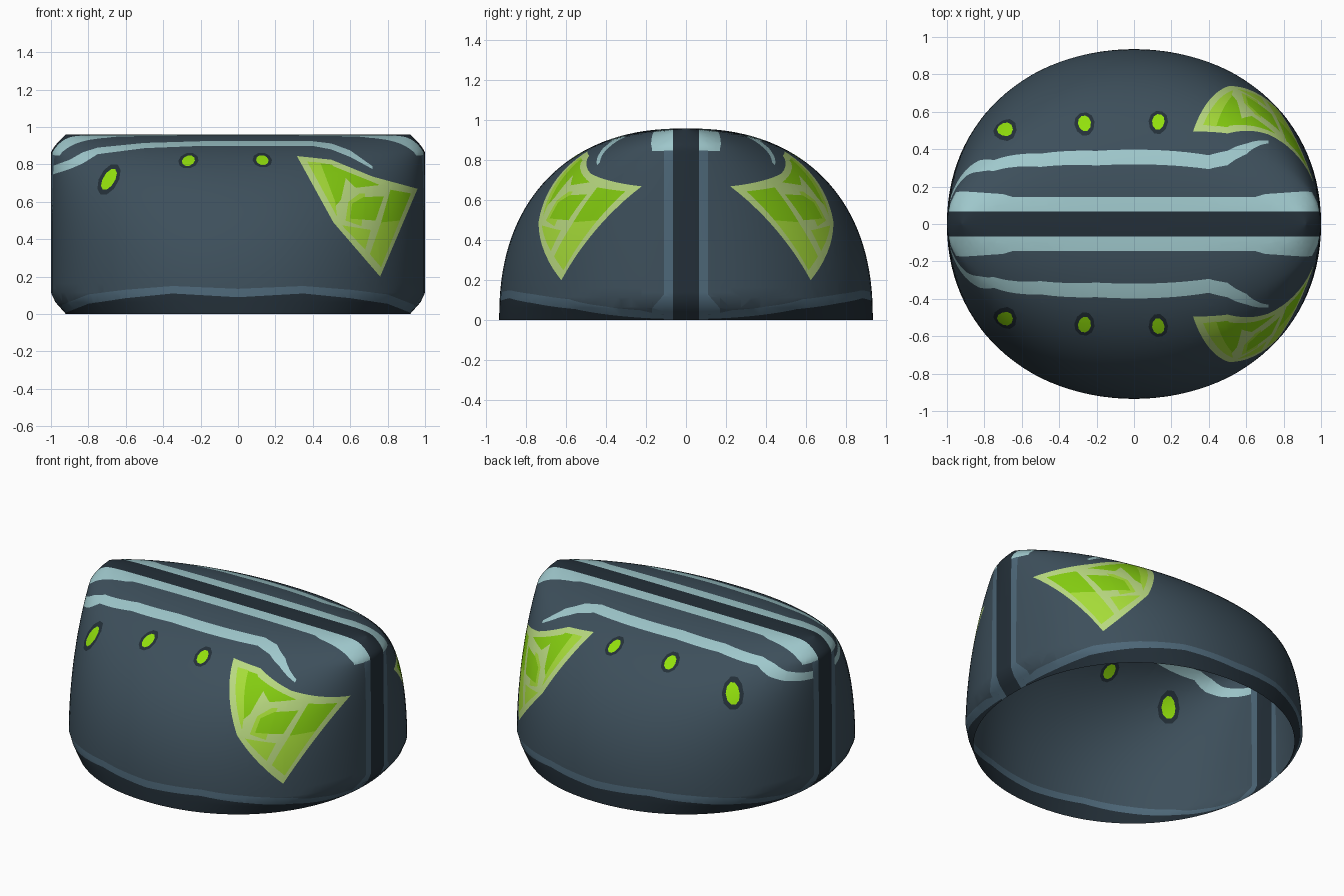
import bpy, bmesh
from math import sin, cos, pi
from mathutils import Vector

if "Cube" in bpy.data.objects:
    bpy.data.objects.remove(bpy.data.objects["Cube"], do_unlink=True)

# Materials, one for each flat colour
COLOURS = {"body_slate": "3d4f5b", "dark_navy": "232f38", "pale_teal": "9fc8cc",
           "blue_grey": "4d6778", "bright_green": "92e00c", "leaf_green": "84cc10",
           "light_green": "a6dc38", "pale_green": "b8d880"}
NAMES = list(COLOURS)


def linear(h):
    c = int(h, 16) / 255
    return c / 12.92 if c < 0.04 else ((c + 0.055) / 1.055) ** 2.4


def make_material(name, code):
    colour = [linear(code[i:i + 2]) for i in (0, 2, 4)] + [1]
    m = bpy.data.materials.new(name)
    m.use_nodes = True
    m.diffuse_color = colour
    bsdf = m.node_tree.nodes["Principled BSDF"]
    bsdf.inputs["Base Color"].default_value = colour
    bsdf.inputs["Roughness"].default_value = 0.8
    return m


# Shell shape: rounded front and back sheets that meet along a ridge
TOP, DEPTH, PX, PZ = 0.96, 0.935, 2.1, 2.3
SEG, RINGS = 112, 36


def half_width(z):
    if z < 0.09:
        return 0.92 + 0.08 * z / 0.09
    return 1 - 0.08 * (max(0, z - 0.86) / 0.1) ** 1.4


def power(v, p):
    return (1 if v >= 0 else -1) * (0 if abs(v) < 1e-9 else abs(v) ** p)


bm = bmesh.new()
rings = []
for j in range(RINGS + 1):
    b = pi / 2 * j / RINGS
    z, g = TOP * power(sin(b), 2 / PZ), power(cos(b), 2 / PZ)
    w = half_width(z)
    ring = []
    for i in range(SEG):
        a = 2 * pi * i / SEG
        ring.append(bm.verts.new((w * power(cos(a), 2 / PX),
                                  DEPTH * g * power(sin(a), 2 / PX), z)))
    rings.append(ring)
for low, high in zip(rings, rings[1:]):
    for i in range(SEG):
        k = (i + 1) % SEG
        bm.faces.new((low[i], low[k], high[k], high[i]))
bmesh.ops.remove_doubles(bm, verts=bm.verts[:], dist=1e-5)


def paint(poly, name, axes=(0, 2), where=None):
    """Cut a convex outline through the shell along one axis and colour it."""
    p, q = axes
    lo = [min(c[k] for c in poly) for k in (0, 1)]
    hi = [max(c[k] for c in poly) for k in (0, 1)]
    faces = []
    for f in bm.faces:
        us, vs = [v.co[p] for v in f.verts], [v.co[q] for v in f.verts]
        if max(us) > lo[0] and min(us) < hi[0] and max(vs) > lo[1] and min(vs) < hi[1]:
            if where is None or where(f.calc_center_median()):
                faces.append(f)
    edges = list(zip(poly, poly[1:] + poly[:1]))
    for s, e in edges:
        if not faces:
            return
        origin, normal = Vector(), Vector()
        origin[p], origin[q] = s
        normal[p], normal[q] = s[1] - e[1], e[0] - s[0]
        geom = ({v for f in faces for v in f.verts} | {d for f in faces for d in f.edges}
                | set(faces))
        out = bmesh.ops.bisect_plane(bm, geom=list(geom), dist=1e-5,
                                     plane_co=origin, plane_no=normal.normalized())
        faces = [f for f in out["geom"] if isinstance(f, bmesh.types.BMFace)]
    for f in faces:
        c = f.calc_center_median()
        sides = [(e[0] - s[0]) * (c[q] - s[1]) - (e[1] - s[1]) * (c[p] - s[0])
                 for s, e in edges]
        if min(sides) >= -1e-7 or max(sides) <= 1e-7:
            f.material_index = NAMES.index(name)


def ribbon(points, name):
    """Stripe given by x, lower z and upper z."""
    for (x, a, b), (u, c, d) in zip(points, points[1:]):
        paint([(x, a), (u, c), (u, d), (x, b)], name)


def rect(a, b, c, d):
    return [(a, b), (c, b), (c, d), (a, d)]


# Dark lower rim with a blue-grey line above it
RIM = [(0, .09, .135), (.35, .11, .15), (.6, .085, .13), (.8, .055, .105), (.94, 0, .05)]
for s in (-1, 1):
    ribbon([(s * x, -0.01, a) for x, a, b in RIM], "dark_navy")
    ribbon([(s * x, a, b) for x, a, b in RIM], "blue_grey")

# Upper pale stripe
ribbon([(-1.01, .74, .785), (-.9, .775, .825), (-.83, .805, .865), (-.75, .855, .89),
        (-.5, .887, .915), (-.2, .899, .924), (.4, .899, .924), (.5, .88, .912),
        (.6, .84, .875), (.72, .775, .79)], "pale_teal")

# Stripes that run along both sides of the ridge and down the two ends
for s in (-1, 1):
    def on_top(c):
        return c.z > 0.84

    paint([(x, s * y) for x, y in rect(-1.01, .06, 1.01, .145)], "pale_teal", (0, 1), on_top)
    for e in (-1, 1):
        def on_end(c):
            return c.x * e > 0.8

        flare = [(.5, .1), (1.01, .1), (1.01, .16), (.92, .175), (.7, .16)]
        paint([(e * x, s * y) for x, y in flare], "pale_teal", (0, 1), on_top)
        paint([(s * y, z) for y, z in rect(.05, -.01, .11, .85)], "blue_grey", (1, 2), on_end)
        foot = [(.05, .14), (.1, .14), (.17, .06), (.17, .03), (.05, .03)]
        paint([(s * y, z) for y, z in foot], "blue_grey", (1, 2), on_end)

# Dark seam band over the ridge
paint(rect(-1.01, -.066, 1.01, .066), "dark_navy", (0, 1))


# Green spots with dark surrounds
def spot(x, z, rx, rz, lean, name):
    paint([(x + rx * cos(a) + lean * sin(a), z + rz * sin(a))
           for a in (2 * pi * i / 10 for i in range(10))], name)


for x, z, rx, rz, lean in ((-.69, .72, .055, .085, .03), (-.265, .82, .054, .042, .008),
                           (.13, .823, .052, .04, -.005)):
    spot(x, z, rx, rz, lean, "dark_navy")
    spot(x, z, rx * .64, rz * .68, lean * .8, "bright_green")

# Green crest panel: pale outline, then the inner fields
paint([(.315, .845), (.5, .825), (.72, .735), (.76, .2), (.51, .49)], "pale_green")
paint([(.72, .735), (.96, .67), (.76, .2)], "pale_green")
FIELDS = [("leaf_green", [(.37, .815), (.5, .8), (.62, .69), (.55, .61), (.53, .52)]),
          ("light_green", [(.37, .815), (.44, .81), (.52, .6), (.53, .52)]),
          ("leaf_green", [(.5, .8), (.71, .71), (.76, .69), (.63, .675)]),
          ("light_green", [(.575, .5), (.59, .6), (.65, .645), (.68, .645), (.66, .47)]),
          ("leaf_green", [(.6, .51), (.61, .59), (.67, .625), (.78, .63), (.735, .5)]),
          ("light_green", [(.555, .475), (.71, .45), (.68, .345)]),
          ("leaf_green", [(.815, .665), (.925, .645), (.865, .5), (.765, .49)]),
          ("light_green", [(.765, .49), (.865, .5), (.765, .25), (.705, .32)])]
for name, outline in FIELDS:
    paint(outline, name)

# Settle the cut points back on the curved surface
for v in bm.verts:
    x, y, z = v.co
    u, h = abs(x) / half_width(z), z / TOP
    if u < 0.9 and 0 <= h < 0.97:
        depth = DEPTH * (1 - u ** PX) ** (1 / PX) * (1 - h ** PZ) ** (1 / PZ)
        v.co.y = depth if y > 0 else -depth

mesh = bpy.data.meshes.new("helmet_shell")
bm.to_mesh(mesh)
bm.free()
for name, code in COLOURS.items():
    mesh.materials.append(make_material(name, code))
shell = bpy.data.objects.new("helmet_shell", mesh)
bpy.context.collection.objects.link(shell)
bpy.context.view_layer.objects.active = shell
shell.select_set(True)
bpy.ops.object.shade_smooth_by_angle(angle=0.9)
